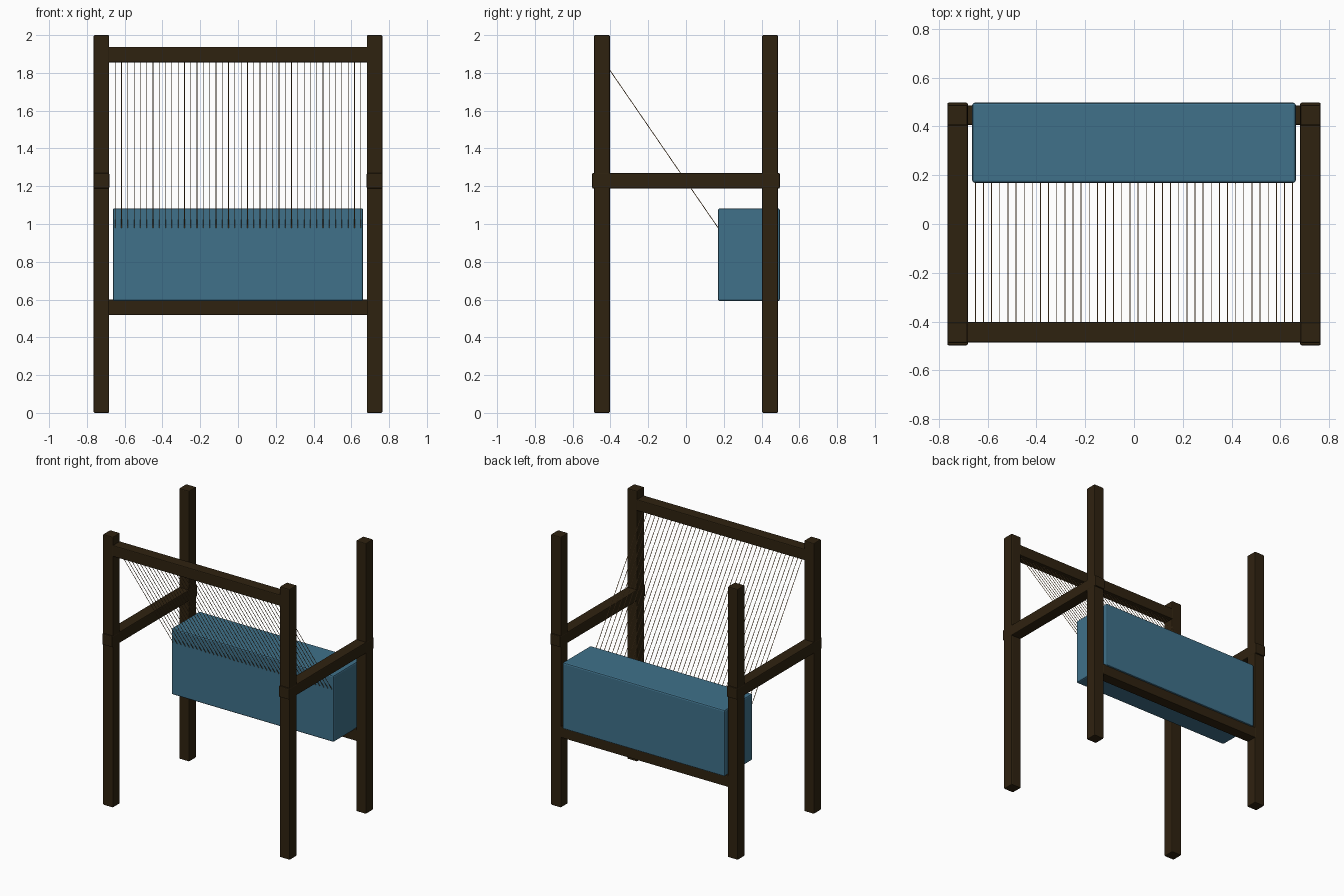
import bpy
from mathutils import Vector

if "Cube" in bpy.data.objects:
    bpy.data.objects.remove(bpy.data.objects["Cube"])


def material(name, rgb):
    m = bpy.data.materials.new(name)
    m.diffuse_color = (*rgb, 1)
    m.use_nodes = True
    m.node_tree.nodes["Principled BSDF"].inputs["Base Color"].default_value = m.diffuse_color
    return m


WOOD = material("dark wood", (0.028, 0.016, 0.005))
BLUE = material("blue cloth", (0.05, 0.165, 0.255))
THREAD = material("tan thread", (0.35, 0.19, 0.07))


def box(name, lo, hi, mat, bevel=0.006):
    lo, hi = Vector(lo), Vector(hi)
    bpy.ops.mesh.primitive_cube_add(size=1, location=(lo + hi) / 2)
    ob = bpy.context.object
    ob.name = name
    ob.scale = hi - lo
    bpy.ops.object.transform_apply(location=False, rotation=False, scale=True)
    ob.data.materials.append(mat)
    b = ob.modifiers.new("bevel", 'BEVEL')
    b.width = bevel
    b.segments = 2
    return ob


# Four posts and the two side rails
for side, s in (("left", -1), ("right", 1)):
    x0, x1 = sorted((s * 0.682, s * 0.764))
    for end, e in (("front", -1), ("back", 1)):
        y0, y1 = sorted((e * 0.403, e * 0.487))
        box(f"{side}_{end}_post", (x0, y0, 0), (x1, y1, 2), WOOD)
    box(f"{side}_rail", (x0 - 0.001, -0.497, 1.188), (x1 + 0.001, 0.497, 1.27), WOOD)

# Cross bars
box("top_front_bar", (-0.69, -0.485, 1.855), (0.69, -0.402, 1.938), WOOD)
box("lower_back_bar", (-0.69, 0.405, 0.517), (0.69, 0.486, 0.6), WOOD)

# Cloth bundle
box("cloth_bundle", (-0.663, 0.169, 0.592), (0.663, 0.497, 1.083), BLUE, 0.01)

# Warp threads from the top bar down to the bundle
a, b = Vector((0, -0.44, 1.868)), Vector((0, 0.176, 0.971))
d = b - a
for i in range(40):
    x = -0.65 + i * 1.3 / 39
    bpy.ops.mesh.primitive_cylinder_add(
        vertices=6, radius=0.002, depth=d.length,
        location=(a + b) / 2 + Vector((x, 0, 0)),
        rotation=d.to_track_quat('Z', 'Y').to_euler())
    ob = bpy.context.object
    ob.name = f"warp_thread_{i + 1}"
    ob.data.materials.append(THREAD)
